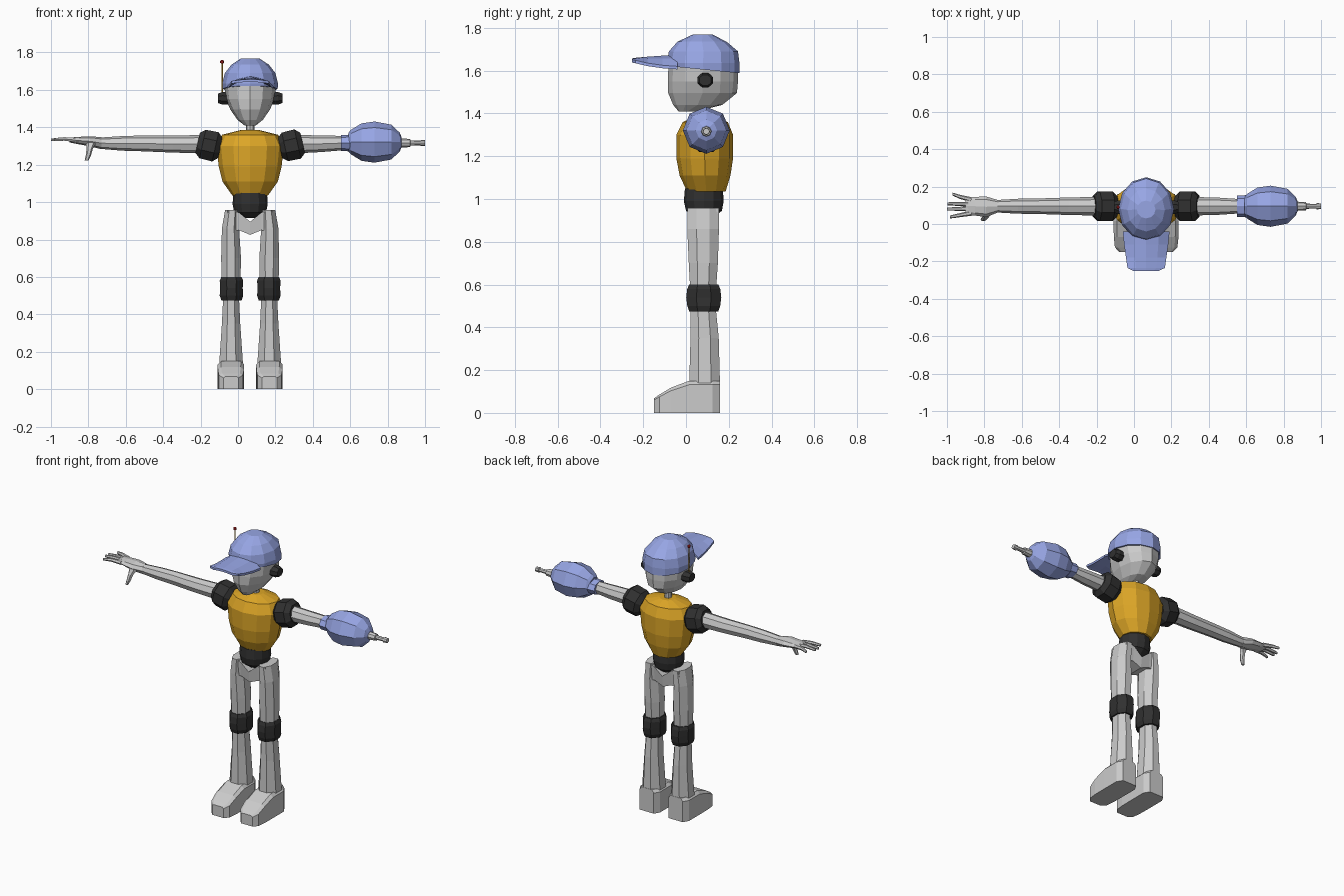
import bpy, bmesh, math
from mathutils import Matrix, Vector

CX, AY, AZ = 0.065, 0.095, 1.316      # body centre line, arm axis


def material(name, rgb):
    m = bpy.data.materials.new(name)
    m.diffuse_color = (*rgb, 1)
    return m


BLUE = material("blue", (0.31, 0.38, 0.78))
ORANGE = material("orange", (0.72, 0.38, 0.02))
DARK = material("dark", (0.03, 0.03, 0.03))
RED = material("red", (0.5, 0.02, 0.02))


def loft(name, rings, mat=None, caps=True):
    """Skin a list of equal-length point rings."""
    bm = bmesh.new()
    vs = [[bm.verts.new(p) for p in r] for r in rings]
    n = len(rings[0])
    for a, b in zip(vs, vs[1:]):
        for i in range(n):
            j = (i + 1) % n
            bm.faces.new((a[i], a[j], b[j], b[i]))
    if caps:
        bm.faces.new(vs[0])
        bm.faces.new(vs[-1])
    bmesh.ops.recalc_face_normals(bm, faces=bm.faces)
    me = bpy.data.meshes.new(name)
    bm.to_mesh(me)
    bm.free()
    ob = bpy.data.objects.new(name, me)
    bpy.context.collection.objects.link(ob)
    if mat:
        me.materials.append(mat)
    return ob


def tube(name, axis, stations, n=8, mat=None, flat=False):
    """Loft of n-gons; a station is (centre x, y, z, half size a, half size b)."""
    rings = []
    k = 1 / math.cos(math.pi / n) if flat else 1
    for x, y, z, a, b in stations:
        ring = []
        for i in range(n):
            t = 2 * math.pi * (i + (0.5 if flat else 0)) / n
            u, v = a * k * math.cos(t), b * k * math.sin(t)
            off = {'x': (0, u, v), 'y': (u, 0, v), 'z': (u, v, 0)}[axis]
            ring.append(Vector((x, y, z)) + Vector(off))
        rings.append(ring)
    return loft(name, rings, mat)


def body(name, rows, n, mat=None):
    """Upright form; a row is (z, half width, front y, back y)."""
    return tube(name, 'z', [(CX, (f + b) / 2, z, w, (b - f) / 2) for z, w, f, b in rows], n, mat)


# head, cap and neck
body("head", [(1.41, .03, -.035, .05), (1.44, .068, -.06, .17), (1.495, .106, -.083, .238),
              (1.55, .13, -.085, .243), (1.62, .138, -.082, .243), (1.70, .11, -.05, .2)], 12)
cap = body("cap", [(1.605, .147, -.088, .25), (1.635, .149, -.09, .25), (1.69, .135, -.08, .243),
                   (1.735, .1, -.04, .19), (1.768, .05, .03, .125)], 12, BLUE)
for v in cap.data.vertices:           # hem dips slightly at the back
    if v.co.z < 1.61:
        v.co.z -= (v.co.y - .08) * .1
tube("neck", 'z', [(CX, .09, z, .022, .022) for z in (1.36, 1.45)])

# cap brim: arched strips closed into thin sections
rings = []
for y, w, z, drop in ((-.04, .125, 1.675, .055), (-.11, .118, 1.67, .045),
                      (-.18, .108, 1.665, .03), (-.235, .1, 1.66, .012), (-.252, .065, 1.657, .005)):
    us = (-1, -.55, 0, .55, 1)
    top = [(CX + w * u, y, z - drop * u * u) for u in us]
    rings.append(top + [(p[0], p[1], p[2] - .014) for p in reversed(top)])
loft("cap_brim", rings, BLUE)

# ears and antenna
for side, s in (("left", -1), ("right", 1)):
    tube("ear_" + side, 'x', [(CX + s * d, .09, 1.555, r, r * .9) for d, r in
                              ((.1, .035), (.15, .037), (.172, .028))], 8, DARK, True)
tube("antenna", 'z', [(-.085, .09, z, .004, .004) for z in (1.56, 1.75)], 6, ORANGE)
tube("antenna_tip", 'z', [(-.085, .09, 1.75 + d, r, r) for d, r in
                          ((-.01, .004), (-.005, .01), (.005, .01), (.01, .004))], 6, RED)

# torso and waist ball
body("torso", [(1.035, .095, .005, .185), (1.11, .148, -.03, .208), (1.19, .168, -.045, .22),
               (1.3, .18, -.045, .22), (1.36, .15, -.015, .195), (1.385, .05, .045, .14)], 12, ORANGE)
body("waist", [(.915, .045, .04, .13), (.945, .085, 0, .168), (.99, .094, -.01, .176),
               (1.05, .09, -.005, .172)], 12, DARK)

# pelvis: saddle between the thighs
rings = []
for d, lo, hi in ((-.12, .84, .957), (-.06, .85, .945), (0, .825, .895), (.06, .85, .945), (.12, .84, .957)):
    rings.append([(CX + d, .015, hi), (CX + d, .15, hi), (CX + d, .14, lo), (CX + d, .025, lo)])
loft("pelvis", rings)

# legs
for side, s in (("left", -1), ("right", 1)):
    def leg(rows, name, mat=None):
        tube(name + "_" + side, 'z', [(CX + s * d, y, z, a, b) for d, y, z, a, b in rows], 8, mat, True)

    leg([(.102, .08, .57, .05, .06), (.102, .081, .7, .053, .068),
         (.105, .08, .86, .046, .074), (.096, .08, .957, .038, .074)], "thigh")
    leg([(.1, .083, .475, .054, .068), (.1, .083, .5, .063, .077), (.1, .083, .54, .06, .082),
         (.1, .083, .58, .063, .077), (.1, .083, .6, .054, .068)], "knee", DARK)
    leg([(.102, .08, .5, .042, .058), (.102, .087, .35, .049, .066),
         (.102, .087, .13, .064, .072)], "shin")
    fx = CX + s * .103
    rings = []
    for y, w, h in ((-.15, .04, .068), (-.125, .064, .085), (-.07, .07, .118),
                    (.015, .071, .15), (.125, .071, .15), (.16, .05, .15)):
        rings.append([(fx - w, y, 0), (fx + w, y, 0), (fx + w, y, h * .88),
                      (fx + w * .75, y, h), (fx - w * .75, y, h), (fx - w, y, h * .88)])
    loft("foot_" + side, rings)

    # shoulder joint, tilted inwards
    ob = tube("shoulder_" + side, 'x', [(d, 0, 0, r, r) for d, r in
              ((-.062, .055), (-.035, .078), (.035, .08), (.062, .055))], 8, DARK, True)
    ob.matrix_world = Matrix.Translation((CX + s * .22, AY, 1.303)) @ Matrix.Rotation(s * .22, 4, 'Y').inverted()

# open-hand arm
tube("arm_left", 'x', [(-.17, AY, 1.31, .05, .05), (-.35, AY, 1.31, .047, .045),
                       (-.52, AY, 1.314, .041, .042), (-.62, AY, 1.314, .04, .039),
                       (-.74, AY, 1.315, .033, .03)])
tube("palm", 'x', [(-.73, AY, 1.315, .034, .032), (-.79, .092, 1.325, .055, .027),
                   (-.85, .095, 1.329, .05, .02), (-.9, .095, 1.332, .045, .013)], 8)
for i, (root, tip, end) in enumerate(((.058, .037, -.985), (.082, .08, -1.0),
                                      (.106, .108, -.998), (.13, .16, -.97))):
    tube("finger_%d" % i, 'x', [(-.87, root, 1.332, .014, .013),
         (-.93, (root + tip) / 2, 1.338, .011, .011), (end, tip, 1.333, .008, .008)], 6)
tube("thumb", 'z', [(-.785, .06, 1.32, .028, .02), (-.793, .04, 1.285, .017, .016),
                    (-.8, .03, 1.25, .014, .014), (-.81, .025, 1.222, .01, .01)], 6)

# tool arm with round blaster
tube("arm_right", 'x', [(.3, AY, 1.31, .05, .05), (.45, AY, 1.312, .046, .044), (.57, AY, 1.316, .038, .038)])
tube("cuff", 'x', [(.55, AY, AZ, .057, .042), (.62, AY, AZ, .06, .046)], 8, BLUE)
tube("blaster", 'x', [(d, AY, AZ + .005, r, r) for d, r in
     ((.59, .05), (.605, .066), (.66, .1), (.73, .11), (.82, .093), (.865, .05), (.875, .025))], 8, BLUE)
tube("blaster_barrel", 'x', [(d, AY, AZ, r, r) for d, r in
     ((.86, .025), (.92, .022), (.922, .014), (.975, .012), (.977, .017), (1.0, .015))], 8)
